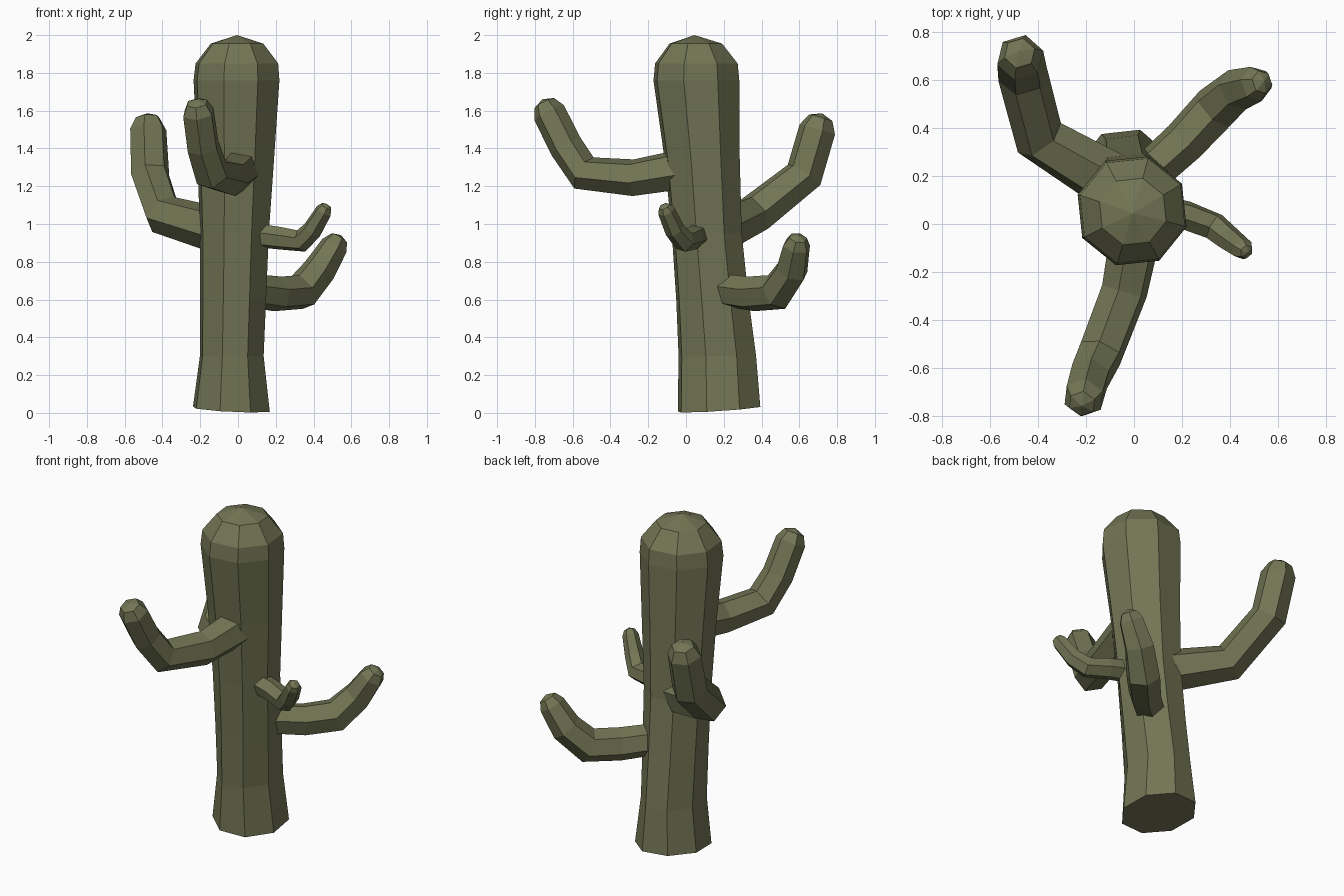
import bpy, bmesh, math
from mathutils import Vector

if "Cube" in bpy.data.objects:
    bpy.data.objects.remove(bpy.data.objects["Cube"])

green = bpy.data.materials.new("cactus_green")
green.diffuse_color = (0.17, 0.18, 0.09, 1)
green.use_nodes = True
green.node_tree.nodes["Principled BSDF"].inputs["Base Color"].default_value = green.diffuse_color


def skin(name, rings, apex):
    """Join rings of points with quads, cap the start, close the end at an apex."""
    bm = bmesh.new()
    loops = [[bm.verts.new(p) for p in ring] for ring in rings]
    tip = bm.verts.new(apex)
    n = len(loops[0])
    bm.faces.new(loops[0])
    for a, b in zip(loops, loops[1:]):
        for i in range(n):
            j = (i + 1) % n
            bm.faces.new((a[i], a[j], b[j], b[i]))
    for i in range(n):
        bm.faces.new((loops[-1][i], loops[-1][(i + 1) % n], tip))
    bmesh.ops.recalc_face_normals(bm, faces=bm.faces)
    mesh = bpy.data.meshes.new(name)
    bm.to_mesh(mesh)
    bm.free()
    mesh.materials.append(green)
    obj = bpy.data.objects.new(name, mesh)
    bpy.context.collection.objects.link(obj)


def arm(name, path, phase=15, sides=6):
    """Six-sided tube along (x, y, z, radius) points with a rounded tip."""
    pts = [Vector(p[:3]) for p in path]
    radii = [p[3] for p in path]
    segs = [(b - a).normalized() for a, b in zip(pts, pts[1:])]
    tans = [segs[0]] + [(a + b).normalized() for a, b in zip(segs, segs[1:])] + [segs[-1]]
    # rounded tip
    end, r, t = pts[-1], radii[-1], segs[-1]
    pts.append(end + t * r * 0.65)
    radii.append(r * 0.66)
    tans.append(t)
    rings = []
    u = Vector((0, 0, 1))
    for p, rad, d in zip(pts, radii, tans):
        u = (u - d * u.dot(d)).normalized()
        v = d.cross(u)
        angles = [math.radians(phase + 360 * i / sides) for i in range(sides)]
        rings.append([p + (u * math.cos(a) + v * math.sin(a)) * rad for a in angles])
    skin(name, rings, end + t * r * 0.9)


# Trunk: z, centre x, centre y, radius x, radius y
trunk = [
    (0.02, -0.035, 0.175, 0.212, 0.228),
    (0.30, -0.033, 0.166, 0.176, 0.214),
    (0.60, -0.026, 0.140, 0.182, 0.200),
    (0.95, -0.019, 0.110, 0.190, 0.193),
    (1.35, -0.012, 0.085, 0.212, 0.208),
    (1.76, -0.008, 0.055, 0.237, 0.237),
    (1.85, -0.006, 0.055, 0.228, 0.228),
    (1.955, -0.005, 0.052, 0.145, 0.145),
]
rings = []
for k, (z, cx, cy, rx, ry) in enumerate(trunk):
    ring = []
    for i in range(8):
        a = math.radians(28.5 + 45 * i)
        dx, dy = rx * math.cos(a), ry * math.sin(a)
        tilt = 0.065 * dy - 0.05 * dx if k == 0 else 0
        ring.append((cx + dx, cy + dy, z + tilt))
    rings.append(ring)
skin("trunk", rings, (-0.005, 0.045, 2.0))

# Arms
arm("front_arm", [
    (0.01, -0.02, 1.29, 0.11), (-0.04, -0.28, 1.245, 0.1),
    (-0.14, -0.54, 1.27, 0.097), (-0.185, -0.635, 1.41, 0.09),
    (-0.21, -0.725, 1.59, 0.088)])
arm("back_left_arm", [
    (-0.08, 0.17, 0.96, 0.125), (-0.395, 0.36, 1.05, 0.11),
    (-0.465, 0.625, 1.26, 0.105), (-0.475, 0.695, 1.5, 0.1)])
arm("back_right_arm", [
    (0.05, 0.20, 0.65, 0.09), (0.21, 0.345, 0.63, 0.095),
    (0.335, 0.48, 0.64, 0.1), (0.43, 0.56, 0.755, 0.09),
    (0.51, 0.585, 0.885, 0.075)])
arm("right_small_arm", [
    (0.10, 0.06, 0.94, 0.065), (0.22, 0.035, 0.925, 0.062),
    (0.335, -0.01, 0.91, 0.06), (0.395, -0.06, 0.97, 0.054),
    (0.455, -0.105, 1.07, 0.046)])
